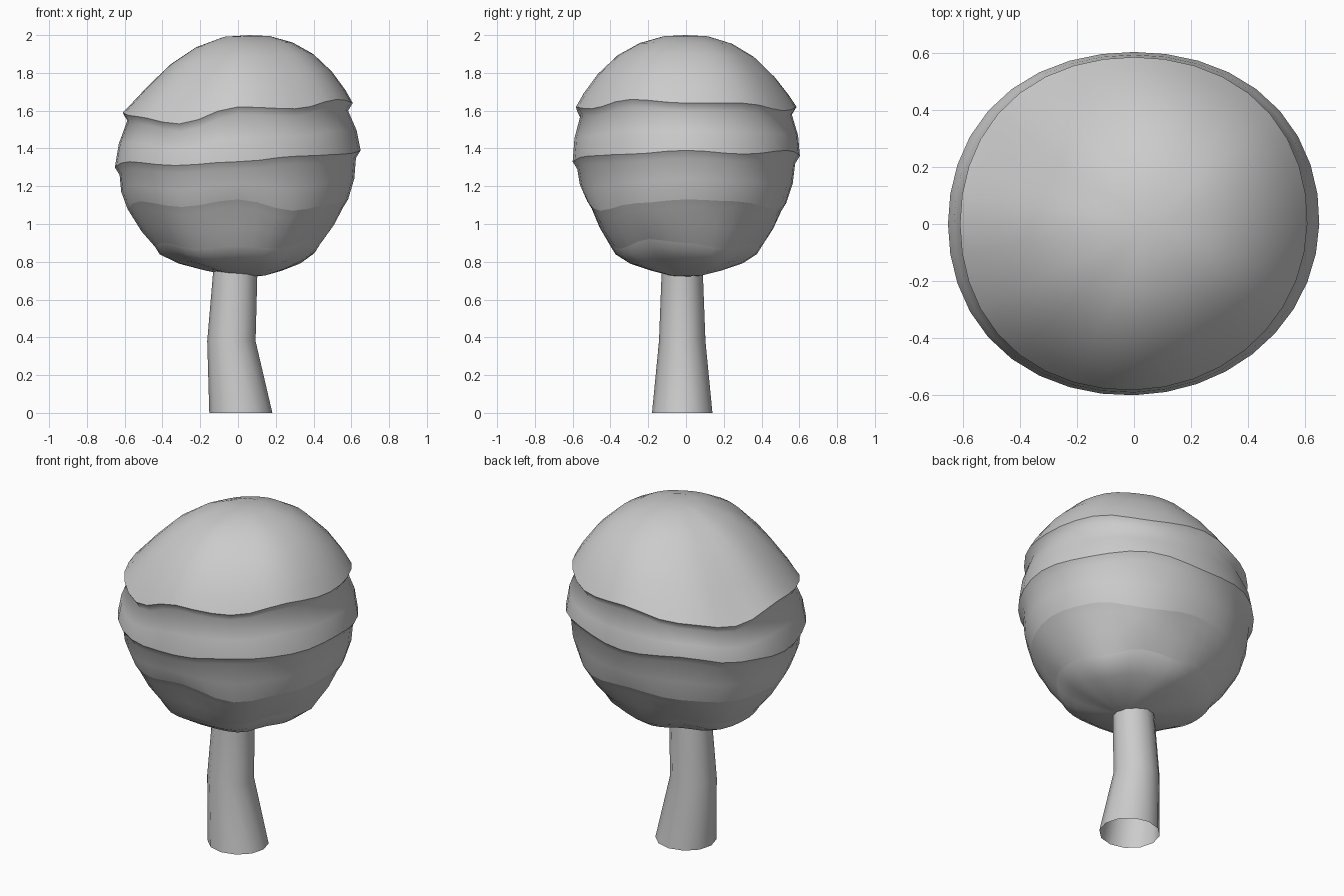
import bpy, bmesh, math

if "Cube" in bpy.data.objects:
    bpy.data.objects.remove(bpy.data.objects["Cube"], do_unlink=True)

# One plain grey for the whole tree
grey = bpy.data.materials.new("plain_grey")
grey.use_nodes = True
COLOUR = (0.6, 0.6, 0.6, 1)
grey.diffuse_color = COLOUR
grey.node_tree.nodes["Principled BSDF"].inputs["Base Color"].default_value = COLOUR

SEGMENTS = 36


def angles(count):
    return [2 * math.pi * i / count for i in range(count)]


def wave(heights, angle):
    """Smoothly blend evenly spaced heights around the crown."""
    t = angle / (2 * math.pi) * len(heights)
    i = int(t + 1e-6)
    a, b = heights[i % len(heights)], heights[(i + 1) % len(heights)]
    blend = (1 - math.cos(math.pi * max(0, t - i))) / 2
    return a + (b - a) * blend


def loft(name, rings, first=None, last=None, sharp=()):
    """Skin rings from top to bottom, with optional pole points."""
    bm = bmesh.new()
    loops = [[bm.verts.new(p) for p in ring] for ring in rings]
    n = len(loops[0])
    for upper, lower in zip(loops, loops[1:]):
        for i in range(n):
            j = (i + 1) % n
            bm.faces.new((upper[i], lower[i], lower[j], upper[j]))
    for pole, loop in ((first, loops[0]), (last, loops[-1])):
        if pole:
            tip = bm.verts.new(pole)
            for i in range(n):
                bm.faces.new((tip, loop[i], loop[(i + 1) % n]))
    bmesh.ops.recalc_face_normals(bm, faces=bm.faces)
    for f in bm.faces:
        f.smooth = True
    for k in sharp:
        for i in range(n):
            bm.edges.get((loops[k][i], loops[k][(i + 1) % n])).smooth = False
    mesh = bpy.data.meshes.new(name)
    bm.to_mesh(mesh)
    bm.free()
    mesh.materials.append(grey)
    obj = bpy.data.objects.new(name, mesh)
    bpy.context.collection.objects.link(obj)
    return obj


# Wavy lower lips of the foliage layers: x radius, y radius, heights by angle
lips = [
    (.61, .585, [1.64, 1.64, 1.60, 1.62, 1.57, 1.53, 1.59, 1.57, 1.53, 1.62, 1.61, 1.66]),
    (.652, .603, [1.39, 1.37, 1.39, 1.36, 1.38, 1.33, 1.30, 1.33, 1.31, 1.33, 1.36, 1.37]),
    (.585, .53, [1.13, 1.12, 1.08, 1.11, 1.09, 1.07, 1.08, 1.12, 1.09, 1.13, 1.07, 1.11]),
    (.44, .40, [.90, .87, .90, .88, .91, .87, .88, .90, .87, .88, .87, .92]),
]


def lip_ring(lip, inset=0, drop=0):
    rx, ry, heights = lip
    ring = []
    for a in angles(SEGMENTS):
        k = 1 + .012 * (1 - math.cos(4 * a)) - .035 * max(0, math.cos(a + .8)) ** 6
        ring.append(((rx - inset) * k * math.cos(a), (ry - inset) * k * math.sin(a),
                     wave(heights, a) - drop))
    return ring


def middle(upper, lower, bulge):
    """Halfway ring, pushed outward a little."""
    return [((p[0] + q[0]) / 2 * bulge, (p[1] + q[1]) / 2 * bulge, (p[2] + q[2]) / 2)
            for p, q in zip(upper, lower)]


# Domed cap, lopsided towards the right rear
TOP, BASE = 2.0, .72
rings, sharp = [], []
rim = lip_ring(lips[0])
for f, g in ((.2, .985), (.42, .89), (.62, .72), (.8, .46), (.93, .19)):
    ring = []
    for (x, y, z), a in zip(rim, angles(SEGMENTS)):
        lean = max(0, math.cos(a - 2.8)) * .5 * g * (1 - g)
        ring.append((x * f + .06 * (1 - f), y * f, z + (TOP - z) * (g - lean)))
    rings.append(ring)

# Stacked layers, each tucked under the lip above
for lip, below in zip(lips, lips[1:] + [None]):
    sharp.append(len(rings))
    rings.append(lip_ring(lip))
    tucked = lip_ring(lip, .025, .04)
    rings.append(tucked)
    if below:
        rings.append(middle(tucked, lip_ring(below), 1.02))

# Rounded underside
for f, g in ((.8, .6), (.5, .28), (.22, .06)):
    rings.append([(x * f + .07 * (1 - f), y * f, BASE + (z - BASE) * g)
                  for x, y, z in rings[sharp[-1] + 1]])
loft("foliage", rings, (.06, 0, TOP), (.07, 0, BASE), sharp)

# Bent, flared trunk, open at the foot
trunk_rings = []
for z, cx, rx, ry in ((.85, -.01, .115, .105), (.72, -.016, .118, .11),
                      (.38, -.035, .128, .123), (0, .015, .167, .16)):
    trunk_rings.append([(cx + rx * math.cos(a), -.02 + ry * math.sin(a), z)
                        for a in angles(12)])
loft("trunk", trunk_rings)
